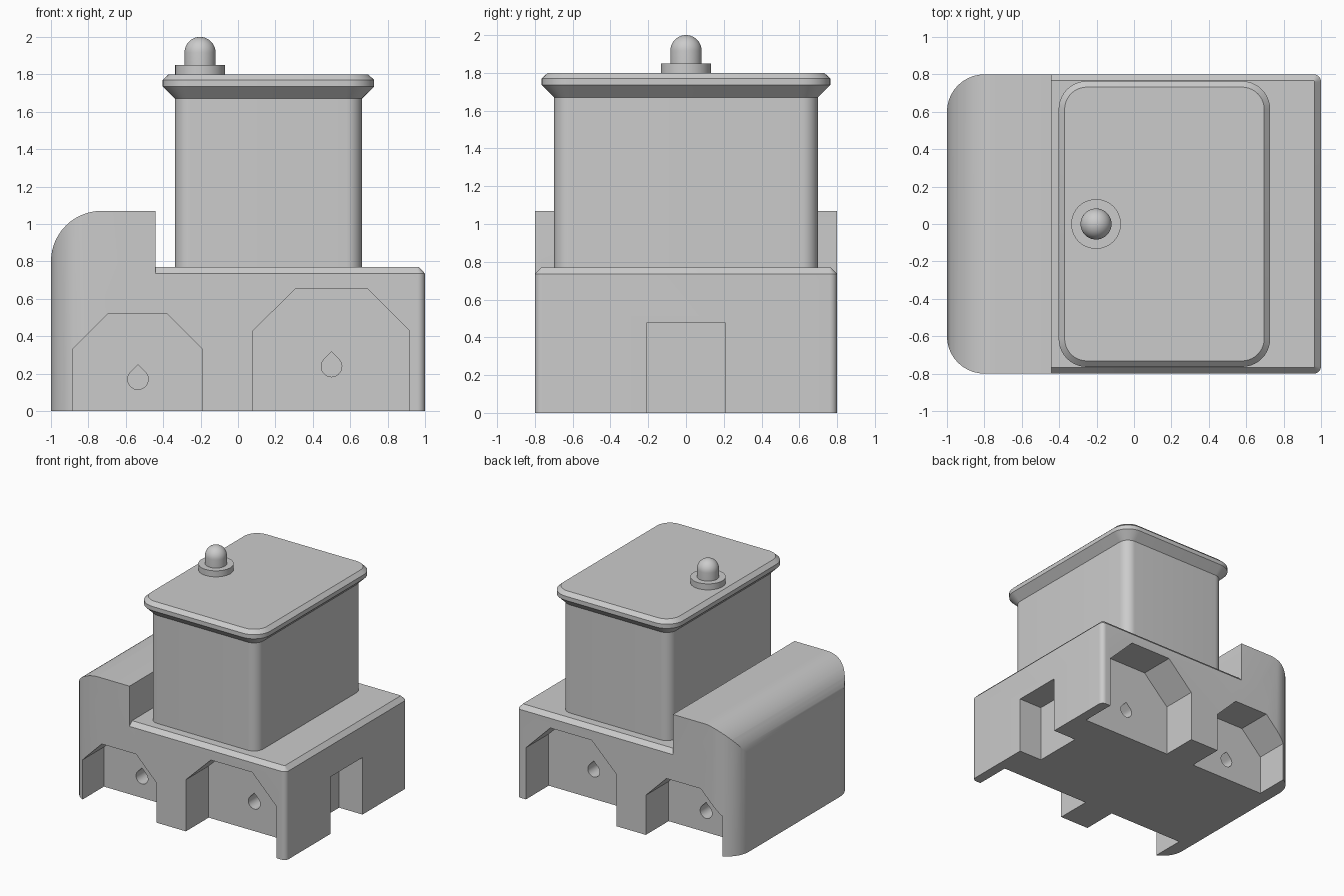
import bpy, bmesh, math

if "Cube" in bpy.data.objects:
    bpy.data.objects.remove(bpy.data.objects["Cube"])

grey = bpy.data.materials.new("light_grey")
grey.diffuse_color = (0.6, 0.6, 0.6, 1)
grey.use_nodes = True
grey.node_tree.nodes["Principled BSDF"].inputs["Base Color"].default_value = grey.diffuse_color


def make(name, rings):
    """Solid from a stack of matching closed rings of 3D points, capped at both ends."""
    bm = bmesh.new()
    loops = [[bm.verts.new(p) for p in ring] for ring in rings]
    for a, b in zip(loops, loops[1:]):
        for i in range(len(a)):
            j = (i + 1) % len(a)
            bm.faces.new((a[i], a[j], b[j], b[i]))
    bm.faces.new(loops[0][::-1])
    bm.faces.new(loops[-1])
    bmesh.ops.remove_doubles(bm, verts=bm.verts, dist=1e-5)
    bmesh.ops.recalc_face_normals(bm, faces=bm.faces)
    me = bpy.data.meshes.new(name)
    bm.to_mesh(me)
    bm.free()
    me.materials.append(grey)
    ob = bpy.data.objects.new(name, me)
    bpy.context.collection.objects.link(ob)
    return ob


def arc(cx, cy, r, a0, a1, n=10):
    return [(cx + r * math.cos(math.radians(a0 + (a1 - a0) * i / n)),
             cy + r * math.sin(math.radians(a0 + (a1 - a0) * i / n))) for i in range(n + 1)]


def outline(x0, x1, hy, r_left, r_right, grow=0):
    """Plan of a rounded rectangle, optionally offset outwards."""
    x0, x1, hy = x0 - grow, x1 + grow, hy + grow
    l, r = r_left + grow, r_right + grow
    return (arc(x1 - r, hy - r, r, 0, 90) + arc(x0 + l, hy - l, l, 90, 180)
            + arc(x0 + l, l - hy, l, 180, 270) + arc(x1 - r, r - hy, r, 270, 360))


def layers(name, stack):
    return make(name, [[(x, y, z) for x, y in ring] for ring, z in stack])


def side_prism(name, profile, y0, y1):
    return make(name, [[(x, y, z) for x, z in profile] for y in (y0, y1)])


def boolean(ob, other, operation):
    mod = ob.modifiers.new(operation.lower(), 'BOOLEAN')
    mod.operation, mod.object, mod.solver = operation, other, 'EXACT'
    bpy.context.view_layer.objects.active = ob
    bpy.ops.object.modifier_apply(modifier=mod.name)
    bpy.data.objects.remove(other)


# Deck with chamfered top rim
deck = [(outline(-0.65, 1, 0.8, 0.04, 0.04, g), z)
        for g, z in ((0, 0), (0, 0.735), (-0.034, 0.77))]
body = layers("body", deck)

# Hood: rounded plan crossed with a rounded side profile
hood = layers("hood", [(outline(-1, -0.44, 0.8, 0.2, 0.0001), z) for z in (0, 1.2)])
side = [(-0.3, -0.1), (-0.3, 1.07)] + arc(-0.73, 0.80, 0.27, 90, 180, 14) + [(-1, -0.1)]
boolean(hood, side_prism("hood_side", side, -1, 1), 'INTERSECT')
boolean(body, hood, 'UNION')

# Wheel wells and teardrop axle holes, mirrored on both sides
wells = [
    [(-0.885, -0.1), (-0.19, -0.1), (-0.19, 0.33), (-0.38, 0.52), (-0.695, 0.52), (-0.885, 0.33)],
    [(0.08, -0.1), (0.915, -0.1), (0.915, 0.43), (0.69, 0.655), (0.31, 0.655), (0.08, 0.43)],
]
for s in (-1, 1):
    for well, (hx, hz) in zip(wells, ((-0.535, 0.17), (0.5, 0.238))):
        boolean(body, side_prism("well_cutter", well, s * 0.5, s * 1), 'DIFFERENCE')
        drop = arc(hx, hz, 0.055, 135, 405, 20) + [(hx, hz + 0.078)]
        boolean(body, side_prism("hole_cutter", drop, s * 0.3, s * 0.6), 'DIFFERENCE')

# Rear notch
notch = [(0.785, -0.1), (1.1, -0.1), (1.1, 0.475), (0.785, 0.475)]
boolean(body, side_prism("notch_cutter", notch, -0.21, 0.21), 'DIFFERENCE')


# Cabin and flared roof
def cabin_plan(grow=0):
    return outline(-0.337, 0.662, 0.698, 0.085, 0.085, grow)


cabin = layers("cabin", [(cabin_plan(), 0.77), (cabin_plan(), 1.67)])
roof = layers("roof", [(cabin_plan(g), z) for g, z in
                       ((0, 1.67), (0.066, 1.735), (0.066, 1.77), (0.034, 1.80))])


# Beacon
def circle(r, n=40):
    return arc(-0.203, 0, r, 0, 360 - 360 / n, n - 1)


base = layers("beacon_base", [(circle(0.133), 1.80), (circle(0.133), 1.85)])
dome = [(0.083, 1.85)] + arc(0, 1.917, 0.083, 0, 90, 10)
lamp = layers("beacon_lamp", [(circle(r), z) for r, z in dome[:-1]] + [(circle(0.002), 2.0)])

# Smooth curved surfaces, keep hard edges
bpy.ops.object.select_all(action='DESELECT')
for ob in (body, cabin, roof, base, lamp):
    ob.select_set(True)
bpy.context.view_layer.objects.active = body
bpy.ops.object.shade_smooth_by_angle(angle=math.radians(25))
